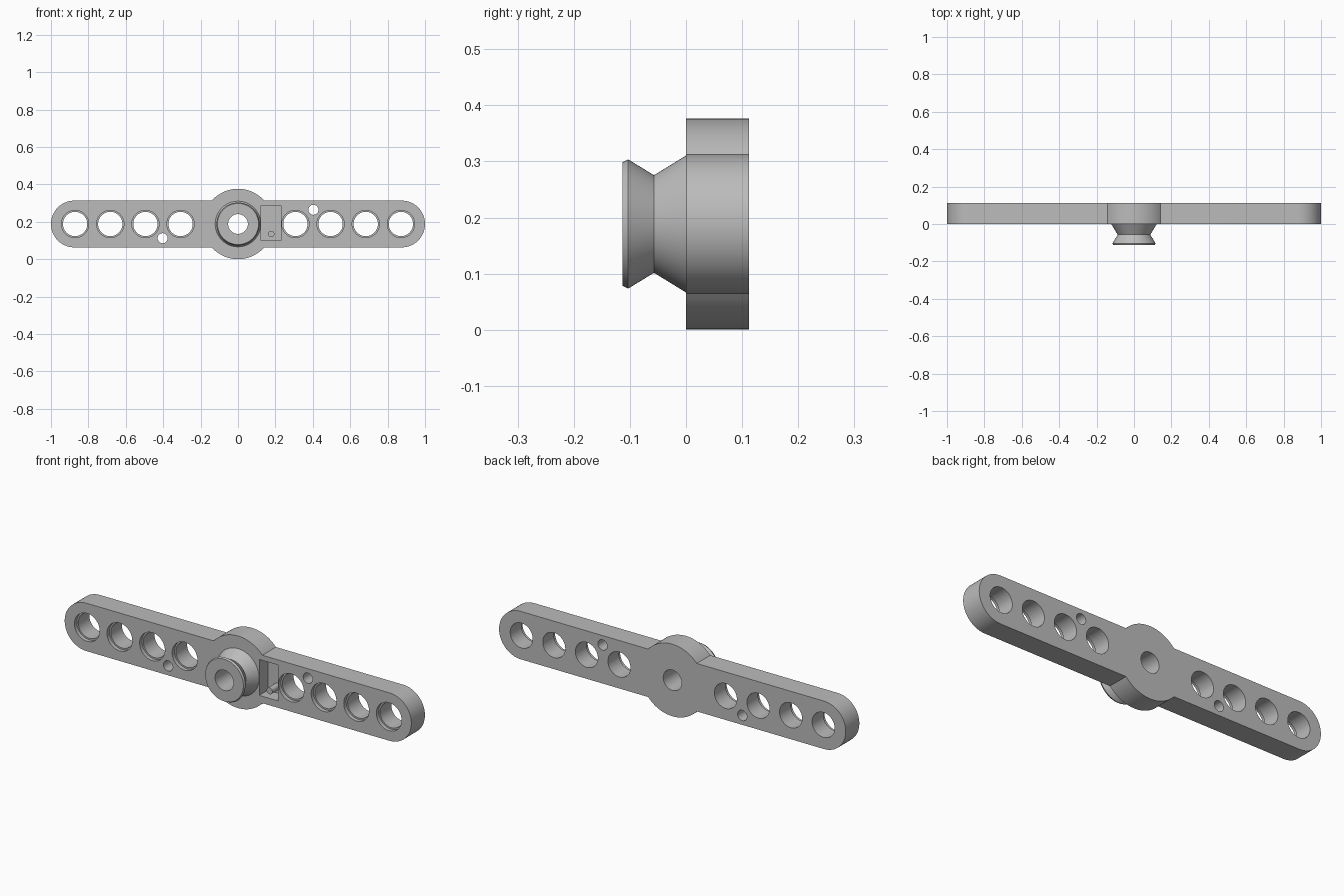
import bpy, bmesh
from math import asin, cos, sin, pi, radians
from mathutils import Matrix

if "Cube" in bpy.data.objects:
    bpy.data.objects.remove(bpy.data.objects["Cube"])

MID_Z = 0.1885      # height of the long axis
THICK = 0.112       # bar depth along y
BAR_R = 0.125       # rounded end radius
DISC_R = 0.188      # central disc radius
BORE_R = 0.053

grey = bpy.data.materials.new("plain grey")
grey.use_nodes = True
colour = (0.5, 0.5, 0.5, 1)
grey.diffuse_color = colour
grey.node_tree.nodes["Principled BSDF"].inputs["Base Color"].default_value = colour


def make_object(name, bm):
    bmesh.ops.recalc_face_normals(bm, faces=bm.faces)
    mesh = bpy.data.meshes.new(name)
    bm.to_mesh(mesh)
    bm.free()
    mesh.materials.append(grey)
    obj = bpy.data.objects.new(name, mesh)
    bpy.context.scene.collection.objects.link(obj)
    return obj


def smooth(obj):
    bpy.ops.object.select_all(action='DESELECT')
    obj.select_set(True)
    bpy.context.view_layer.objects.active = obj
    bpy.ops.object.shade_smooth_by_angle(angle=radians(25))


def add_cylinder(bm, x, z, r, y0, y1, sides=48):
    place = Matrix.Translation((x, (y0 + y1) / 2, z)) @ Matrix.Rotation(pi / 2, 4, 'X')
    bmesh.ops.create_cone(bm, cap_ends=True, segments=sides, radius1=r, radius2=r,
                          depth=y1 - y0, matrix=place)


def arc(cx, r, start, end, steps):
    angles = [start + (end - start) * i / steps for i in range(steps + 1)]
    return [(cx + r * cos(a), r * sin(a)) for a in angles]


def cut(obj, cutter):
    mod = obj.modifiers.new("cut", 'BOOLEAN')
    mod.operation = 'DIFFERENCE'
    mod.solver = 'EXACT'
    mod.object = cutter
    cutter.hide_render = True
    bpy.ops.object.select_all(action='DESELECT')
    obj.select_set(True)
    bpy.context.view_layer.objects.active = obj
    bpy.ops.object.modifier_apply(modifier=mod.name)
    bpy.data.objects.remove(cutter)


# Bar with rounded ends and a central disc, as one extruded outline
join = asin(BAR_R / DISC_R)
end_x = 1 - BAR_R
outline = (arc(end_x, BAR_R, -pi / 2, pi / 2, 32)
           + arc(0, DISC_R, join, pi - join, 32)
           + arc(-end_x, BAR_R, pi / 2, 3 * pi / 2, 32)
           + arc(0, DISC_R, pi + join, 2 * pi - join, 32))
bm = bmesh.new()
face = bm.faces.new([bm.verts.new((x, 0, MID_Z + z)) for x, z in outline])
extruded = bmesh.ops.extrude_face_region(bm, geom=[face], use_keep_orig=True)["geom"]
bmesh.ops.translate(bm, vec=(0, THICK, 0),
                    verts=[v for v in extruded if isinstance(v, bmesh.types.BMVert)])
bar = make_object("bar", bm)

# Through holes, bore and small diagonal pair
holes = bmesh.new()
rims = bmesh.new()
add_cylinder(holes, 0, MID_Z, BORE_R, -0.1, 0.2)
for side in (-1, 1):
    for i in range(4):
        x = side * (0.307 + 0.188 * i)
        add_cylinder(holes, x, MID_Z, 0.065, -0.1, 0.2)
        add_cylinder(rims, x, MID_Z, 0.073, -0.1, 0.02)
    add_cylinder(holes, side * 0.403, MID_Z + side * 0.076, 0.027, -0.1, 0.2, 32)
cut(bar, make_object("hole_cutter", holes))
cut(bar, make_object("rim_cutter", rims))

# Rectangular pocket in the front face
POCKET = 0.07
bm = bmesh.new()
bmesh.ops.create_cube(bm, size=1, matrix=Matrix.Translation((0.177, POCKET / 2 - 0.05, 0.193))
                      @ Matrix.Diagonal((0.108, POCKET + 0.1, 0.187, 1)))
cut(bar, make_object("pocket_cutter", bm))
smooth(bar)

# Small peg standing in the pocket
bm = bmesh.new()
add_cylinder(bm, 0.178, 0.135, 0.017, 0.005, POCKET + 0.005, 32)
smooth(make_object("pocket_peg", bm))

# Grooved hub: radius and y along the profile, turned about the bore axis
profile = [(BORE_R, 0), (0.122, 0), (0.087, -0.057), (0.115, -0.103),
           (0.11, -0.113), (BORE_R, -0.113)]
SIDES = 64
bm = bmesh.new()
rings = [[bm.verts.new((r * cos(2 * pi * i / SIDES), y, MID_Z + r * sin(2 * pi * i / SIDES)))
          for i in range(SIDES)] for r, y in profile]
for k, ring in enumerate(rings):
    after = rings[(k + 1) % len(rings)]
    for i in range(SIDES):
        j = (i + 1) % SIDES
        bm.faces.new((ring[i], ring[j], after[j], after[i]))
smooth(make_object("hub", bm))
